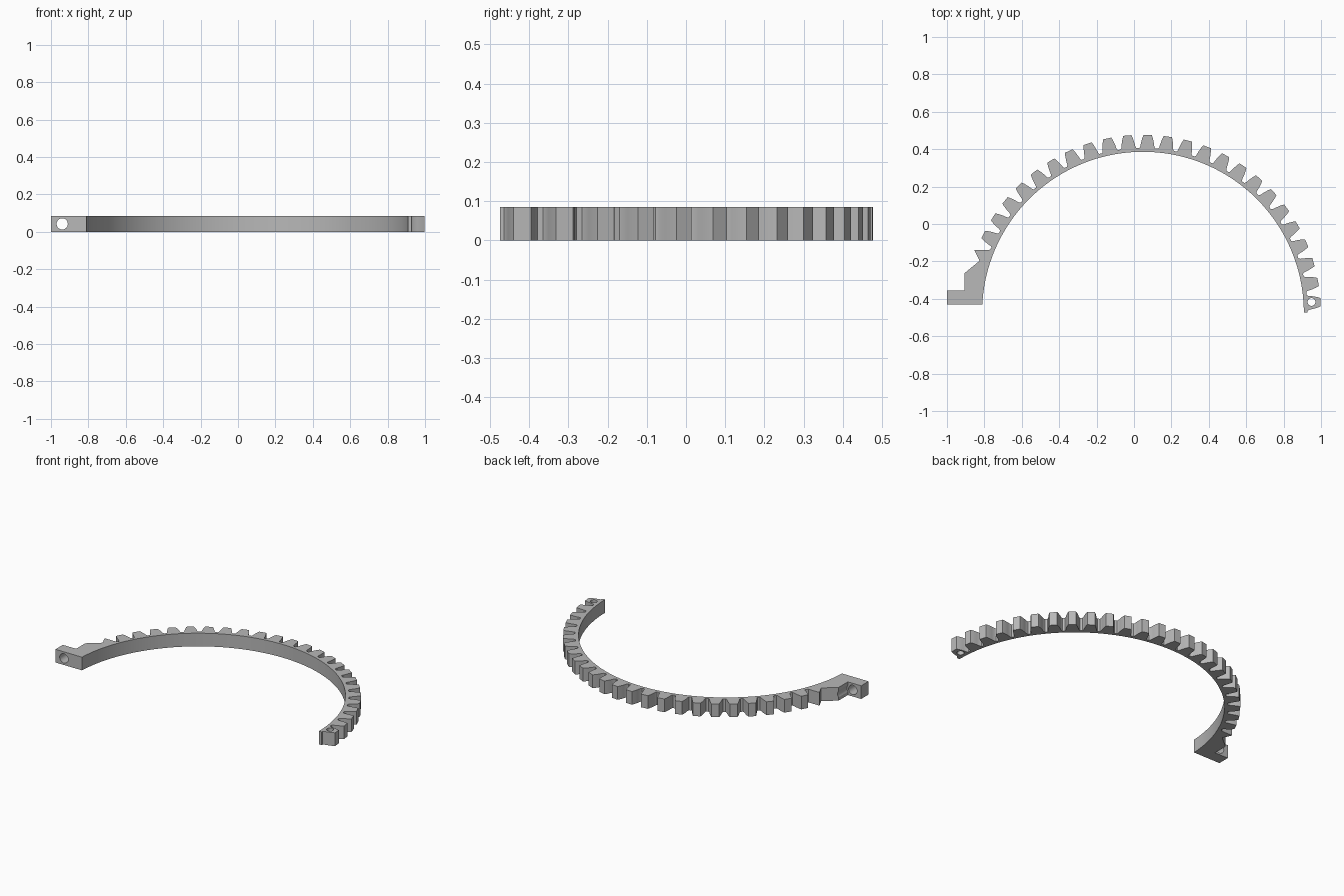
import bpy, bmesh, math
from mathutils import Vector, Matrix

if "Cube" in bpy.data.objects:
    bpy.data.objects.remove(bpy.data.objects["Cube"])

CX, CY = 0.048, -0.474          # centre of the ring
INNER, ROOT, TIP = 0.86, 0.88, 0.951
HEIGHT = 0.085
TEETH = 24
PITCH = 2 * math.pi / 55
FIRST = math.radians(3.4)

grey = bpy.data.materials.new("plain grey")
grey.use_nodes = True
colour = (0.48, 0.48, 0.48, 1)
grey.diffuse_color = colour
grey.node_tree.nodes["Principled BSDF"].inputs["Base Color"].default_value = colour


def polar(r, a):
    return (CX + r * math.cos(a), CY + r * math.sin(a))


def new_object(name, bm):
    mesh = bpy.data.meshes.new(name)
    bmesh.ops.recalc_face_normals(bm, faces=bm.faces)
    bm.to_mesh(mesh)
    bm.free()
    mesh.materials.append(grey)
    obj = bpy.data.objects.new(name, mesh)
    bpy.context.collection.objects.link(obj)
    return obj


def drill(obj, radius, depth, centre, along_y=False):
    """Cut a round hole through the object."""
    bm = bmesh.new()
    turn = Matrix.Rotation(math.pi / 2, 4, "X") if along_y else Matrix()
    bmesh.ops.create_cone(bm, cap_ends=True, segments=32, radius1=radius,
                          radius2=radius, depth=depth,
                          matrix=Matrix.Translation(centre) @ turn)
    cutter = new_object("hole_cutter", bm)
    cutter.hide_render = True
    mod = obj.modifiers.new("hole", "BOOLEAN")
    mod.operation = "DIFFERENCE"
    mod.solver = "EXACT"
    mod.object = cutter
    bpy.context.view_layer.objects.active = obj
    bpy.ops.object.modifier_apply(modifier=mod.name)
    bpy.data.objects.remove(cutter)


# Inner arc of the ring
end = math.pi - math.asin((-0.43 - CY) / INNER)
outline = [polar(INNER, end * i / 96) for i in range(97)]

# Mounting lug at the right end
outline += [(-1, -0.43), (-1, -0.355), (-0.905, -0.355), (-0.905, -0.262),
            (-0.826, -0.197), (-0.853, -0.14), (-0.775, -0.14)]

# Gear teeth: radius and half width of the flank
flank = [(ROOT, 0.043), (0.887, 0.038), (0.91, 0.034), (0.935, 0.028), (TIP, 0.022)]
for n in reversed(range(TEETH)):
    mid = FIRST + n * PITCH
    outline += [polar(r, mid + w / r) for r, w in flank]
    outline += [polar(r, mid - w / r) for r, w in reversed(flank)]
outline.append(polar(ROOT, 0))

# Extrude the outline into the solid segment
bm = bmesh.new()
face = bm.faces.new([bm.verts.new((x, y, 0)) for x, y in outline])
side = bmesh.ops.extrude_face_region(bm, geom=[face])["geom"]
bmesh.ops.translate(bm, vec=Vector((0, 0, HEIGHT)),
                    verts=[v for v in side if isinstance(v, bmesh.types.BMVert)])
gear = new_object("gear_ring_segment", bm)

# Pin hole in the end tooth, screw hole in the lug, and screw head clearance
drill(gear, 0.021, 0.3, (0.949, -0.417, HEIGHT / 2))
drill(gear, 0.03, 0.2, (-0.94, -0.40, HEIGHT / 2), along_y=True)
drill(gear, 0.041, 0.165, (-0.94, -0.2725, HEIGHT / 2), along_y=True)

bpy.ops.object.select_all(action="DESELECT")
gear.select_set(True)
bpy.context.view_layer.objects.active = gear
bpy.ops.object.shade_smooth_by_angle(angle=math.radians(25))
